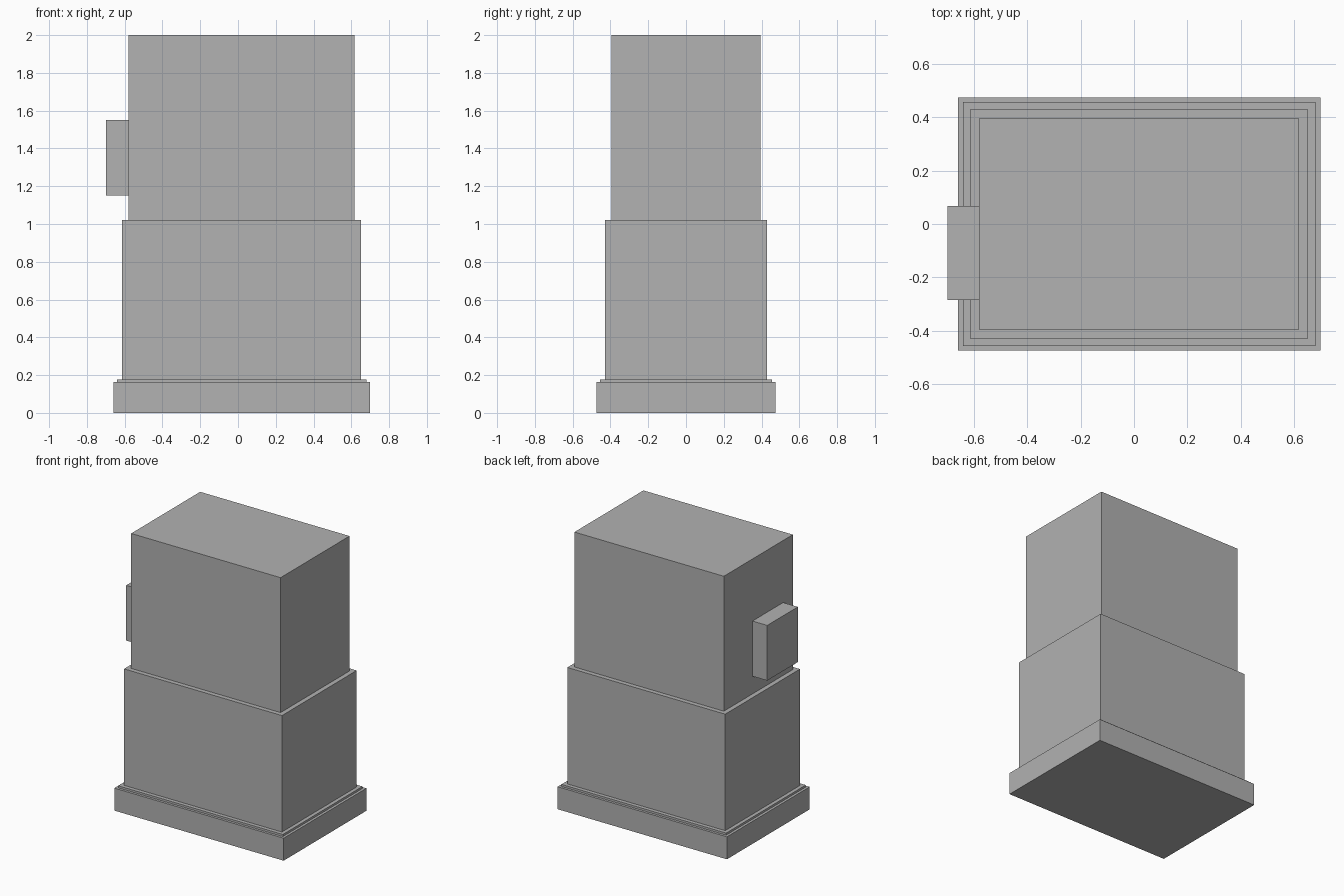
import bpy
import bmesh

if "Cube" in bpy.data.objects:
    bpy.data.objects.remove(bpy.data.objects["Cube"])

grey = bpy.data.materials.new("plain_grey")
grey.diffuse_color = (0.445, 0.445, 0.445, 1.0)
grey.use_nodes = True
grey.node_tree.nodes["Principled BSDF"].inputs["Base Color"].default_value = grey.diffuse_color


def box(name, x0, x1, y0, y1, z0, z1):
    """Axis-aligned box between two corners."""
    bm = bmesh.new()
    bmesh.ops.create_cube(bm, size=1.0)
    for v in bm.verts:
        v.co = (x0 if v.co.x < 0 else x1,
                y0 if v.co.y < 0 else y1,
                z0 if v.co.z < 0 else z1)
    mesh = bpy.data.meshes.new(name)
    bm.to_mesh(mesh)
    bm.free()
    mesh.materials.append(grey)
    obj = bpy.data.objects.new(name, mesh)
    bpy.context.collection.objects.link(obj)
    return obj


# Stacked tiers sharing one centre line: name, half width, half depth, bottom, top
CENTRE_X = 0.019
tiers = [
    ("base_plinth", 0.679, 0.474, 0.0, 0.163),
    ("plinth_step", 0.660, 0.456, 0.163, 0.178),
    ("lower_body", 0.633, 0.428, 0.178, 1.022),
    ("upper_body", 0.599, 0.395, 1.022, 2.0),
]
for name, hx, hy, z0, z1 in tiers:
    box(name, CENTRE_X - hx, CENTRE_X + hx, -hy, hy, z0, z1)

# Box mounted on the left side of the upper body
box("side_box", -0.698, CENTRE_X - 0.599, -0.284, 0.067, 1.15, 1.55)
